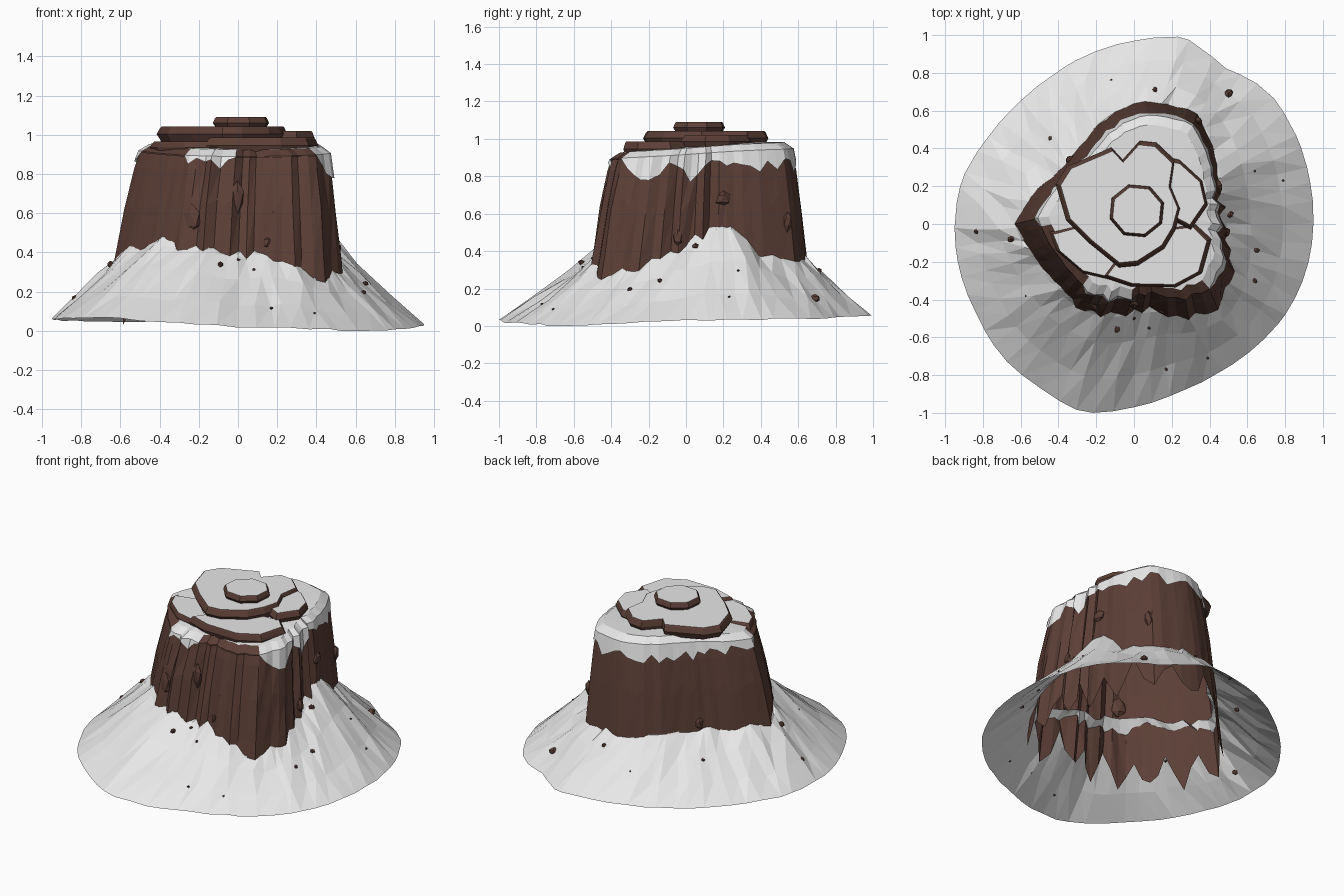
import bpy, bmesh, math, random
from mathutils import Vector, Matrix

if "Cube" in bpy.data.objects:
    bpy.data.objects.remove(bpy.data.objects["Cube"])

random.seed(7)
N = 72                                   # angular samples shared by rock and snow


def material(name, c):
    m = bpy.data.materials.new(name)
    m.diffuse_color = (*c, 1)
    m.use_nodes = True
    m.node_tree.nodes["Principled BSDF"].inputs["Base Color"].default_value = m.diffuse_color
    return m


ROCK = material("brown_rock", (0.107, 0.050, 0.037))
SNOW = material("white_snow", (0.80, 0.80, 0.80))

# Polar tables, evenly spaced anticlockwise from +x
ROCK_R = [.49, .49, .525, .59, .67, .66, .635, .58, .52, .485, .495, .57,
          .63, .58, .54, .535, .53, .51, .475, .475, .56, .61, .57, .515]
RIM_R = [.95, .96, .98, 1.0, .955, 1.025, .97, .93, .895, .885, .90, .94,
         .95, .955, .96, .99, 1.0, 1.035, .97, .92, .905, .915, .935, .945]
RIM_Z = [.03, .04, .06, .045, .06, .07, .02, .0]
SNOW_LINE = [.42, .50, .50, .36, .36, .36, .36, .36, .37, .37, .37, .37,
             .38, .40, .43, .45, .42, .41, .37, .39, .35, .26, .32, .37]
COLLAR_Z = [.80, .87, .87, .85, .86, .85, .86, .85, .86, .85, .86, .87,
            .90, .96, .96, .93, .85, .84, .96, .96, .96, .90, .78, .84]
FLARE = [(0, 1.08), (.35, 1), (.65, .93), (.85, .865), (.95, .82), (1.1, .80)]


def cyc(table, a):
    f = (a / math.tau % 1) * len(table)
    i = int(f)
    return table[i % len(table)] * (1 - f + i) + table[(i + 1) % len(table)] * (f - i)


def flare(z):
    for (z0, s0), (z1, s1) in zip(FLARE, FLARE[1:]):
        if z <= z1:
            return s0 + (s1 - s0) * (z - z0) / (z1 - z0)
    return FLARE[-1][1]


def fold_depth(a):                       # front and right cliffs are more folded
    return .026 if math.cos(a - math.radians(305)) > .2 else .006


ANG = [math.tau * i / N for i in range(N)]
FOLD = [random.uniform(-1, 1) * fold_depth(a) for a in ANG]


def wall(a, z, extra=0):
    r = cyc(ROCK_R, a) + extra
    s = flare(z)
    return Vector((.17 + s * (r * math.cos(a) - .17), .20 + s * (r * math.sin(a) - .20), z))


def rim_height(a):
    return .915 + .03 * math.sin(a)


def shelf(a, extra, k, z):
    p = wall(a, rim_height(a), extra)
    return Vector((.03 + k * (p.x - .03), .10 + k * (p.y - .10), z))


def skirt(a, t):
    r = cyc(RIM_R, a) * (1 - t) + cyc(ROCK_R, a) * t
    z = cyc(RIM_Z, a) + (cyc(SNOW_LINE, a) - cyc(RIM_Z, a)) * t ** 1.1
    return Vector((r * math.cos(a), r * math.sin(a), z))


def finish(bm, name, mats):
    me = bpy.data.meshes.new(name)
    bm.to_mesh(me)
    bm.free()
    for m in mats:
        me.materials.append(m)
    ob = bpy.data.objects.new(name, me)
    bpy.context.collection.objects.link(ob)
    return ob


def loft(name, rings, mats, cap=None, bare=None):
    """Triangulated skin through closed rings; bare(angle, ring) picks the second colour."""
    bm = bmesh.new()
    vs = [[bm.verts.new(p) for p in ring] for ring in rings]
    n = len(rings[0])
    for k, (lo, hi) in enumerate(zip(vs, vs[1:])):
        for i in range(n):
            j = (i + 1) % n
            for tri in ((lo[i], lo[j], hi[j]), (lo[i], hi[j], hi[i])):
                f = bm.faces.new(tri)
                f.material_index = int(bool(bare and bare(math.tau * i / n, k)))
    if cap:
        c = bm.verts.new(cap)
        for i in range(n):
            bm.faces.new((vs[-1][i], vs[-1][(i + 1) % n], c))
    return finish(bm, name, mats)


# Rock body: open-bottomed cliff with a ragged foot hidden under the snow
def cliff_ring(z_of, jitter=.4):
    return [wall(a, z_of(a, i), FOLD[i] + random.uniform(-1, 1) * fold_depth(a) * jitter)
            for i, a in enumerate(ANG)]


loft("rock_body", [
    cliff_ring(lambda a, i: (.06, .13, .24, .13)[i % 4] + random.uniform(-.03, .05)),
    cliff_ring(lambda a, i: .36),
    cliff_ring(lambda a, i: .65 + random.uniform(-.05, .05)),
    cliff_ring(lambda a, i: .83, .2),
    [wall(a, rim_height(a), f) for a, f in zip(ANG, FOLD)],
    [shelf(a, f, .90, rim_height(a) + .03) for a, f in zip(ANG, FOLD)],
], [ROCK], cap=(.03, .1, .97))

# Snow collar draped over the rim: ragged lower edge, bare rock lip along the front
low = []
for i, (a, f) in enumerate(zip(ANG, FOLD)):
    z = min(cyc(COLLAR_Z, a) + random.uniform(-.035, .035), rim_height(a) - .003)
    low.append(wall(a, z, f + .012))
loft("snow_collar", [
    low,
    [wall(a, rim_height(a) + .004, f + .012) for a, f in zip(ANG, FOLD)],
    [shelf(a, f, .91, rim_height(a) + .038) for a, f in zip(ANG, FOLD)],
], [SNOW, ROCK], cap=(.03, .1, .98), bare=lambda a, k: cyc(COLLAR_Z, a) > .905)

# Snow skirt: faceted slope from the outer edge to just inside the cliff
M = 60
SA = [math.tau * (i + random.uniform(-.25, .25)) / M for i in range(M)]
rings = []
for t, bump in ((0, .004), (.35, .014), (.72, .014), (1, .018), (1.12, .02)):
    ring = []
    for a in SA:
        p = skirt(a + random.uniform(-.02, .02) * (t > 0), t)
        p.z = max(0, p.z + random.uniform(-bump, bump))
        ring.append(p)
    rings.append(ring)
loft("snow_skirt", rings, [SNOW])


# Summit slabs: brown chamfered sides with a snow top
def slab(name, pts, z0, z1, lip=.022):
    bm = bmesh.new()
    n = len(pts)
    c = sum((Vector(p) for p in pts), Vector((0, 0))) / n
    size = sum((Vector(p) - c).length for p in pts) / n

    def ring(z, inset):
        k = 1 - inset / size
        return [bm.verts.new((c.x + k * (x - c.x), c.y + k * (y - c.y), z)) for x, y in pts]
    rs = [ring(z0, .02), ring(z0 + .5 * (z1 - z0), 0), ring(z1 - .006, lip * .7), ring(z1, lip)]
    for k, (lo, hi) in enumerate(zip(rs, rs[1:])):
        for i in range(n):
            bm.faces.new((lo[i], lo[(i + 1) % n], hi[(i + 1) % n], hi[i]))
    bm.faces.new(rs[0])
    top = bm.faces.new(rs[-1])
    top.material_index = 1
    bmesh.ops.recalc_face_normals(bm, faces=bm.faces)
    finish(bm, name, [ROCK, SNOW])


slab("summit_slab", [(.015 + .15 * math.cos(k * math.pi / 4 + .3),
                      .07 + .145 * math.sin(k * math.pi / 4 + .3)) for k in range(8)],
     1.03, 1.09, .016)
slab("main_slab", [(-.415, .21), (-.355, .305), (-.12, .405), (-.06, .34), (.03, .44), (.12, .43),
                   (.22, .335), (.20, .20), (.25, .08), (.22, -.03), (.16, -.13), (.02, -.22),
                   (-.08, -.23), (-.24, -.10), (-.36, .02)], .965, 1.042)
slab("right_slab", [(.15, .36), (.24, .34), (.36, .23), (.39, .10), (.30, -.03), (.15, .05)],
     .95, 1.02)
slab("front_right_slab", [(.41, -.08), (.36, -.26), (.22, -.335), (-.02, -.33), (-.17, -.28),
                          (-.05, -.12), (.15, -.02), (.33, .0)], .905, .985)
slab("front_left_slab", [(-.30, .0), (-.08, -.2), (-.10, -.30), (-.27, -.26), (-.41, -.14),
                         (-.45, -.04)], .905, .965)


# Loose stones
def stone(name, loc, size, turn=0):
    bm = bmesh.new()
    bmesh.ops.create_icosphere(bm, subdivisions=1, radius=1)
    for v in bm.verts:
        v.co *= random.uniform(.75, 1.1)
    bm.transform(Matrix.Translation(loc) @ Matrix.Rotation(turn, 4, 'Z')
                 @ Matrix.Diagonal((*size, 1)))
    finish(bm, name, [ROCK])


# Boulders set in the cliff: (degrees, height, half width, half height)
for d, z, w, h in ((268, .68, .04, .085), (241, .57, .06, .08), (288, .45, .028, .04),
                   (23, .68, .045, .045), (354, .47, .03, .05), (58, .56, .03, .06),
                   (135, .42, .03, .045)):
    a = math.radians(d)
    stone("cliff_boulder", wall(a, z), (.026, w, h), a)

# Pebbles on the snow: (x, y, radius)
for x, y, s in ((-.12, .76, .01), (.11, .71, .018), (.50, .69, .03), (-.44, .45, .018),
                (-.83, -.04, .02), (-.65, -.08, .022), (-.57, -.38, .012), (-.09, -.56, .02),
                (0, -.49, .02), (.08, -.55, .013), (-.10, -.87, .008), (.17, -.77, .011),
                (.39, -.71, .008), (.64, -.30, .017), (.65, -.14, .017), (.64, .28, .008),
                (.51, .05, .022), (.79, .23, .008)):
    a, r = math.atan2(y, x), math.hypot(x, y)
    t = (cyc(RIM_R, a) - r) / (cyc(RIM_R, a) - cyc(ROCK_R, a))
    stone("pebble", skirt(a, max(0, min(1, t))), (s, s * .85, s * .8), a)
